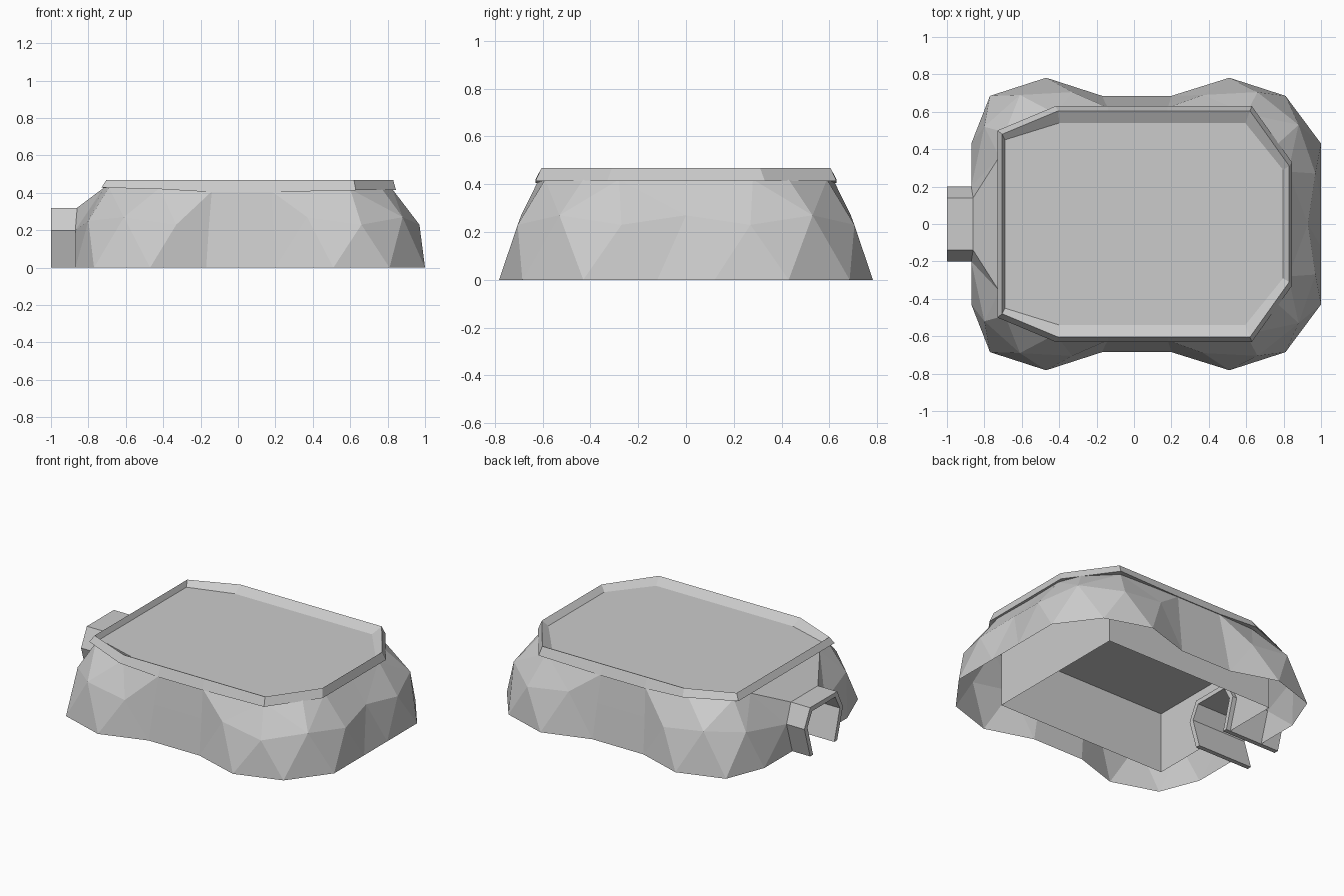
import bpy, bmesh
from mathutils import Vector

if "Cube" in bpy.data.objects:
    bpy.data.objects.remove(bpy.data.objects["Cube"])


def finish(name, bm):
    bmesh.ops.remove_doubles(bm, verts=bm.verts, dist=0.0005)
    bmesh.ops.recalc_face_normals(bm, faces=bm.faces)
    me = bpy.data.meshes.new(name)
    bm.to_mesh(me)
    bm.free()
    ob = bpy.data.objects.new(name, me)
    bpy.context.collection.objects.link(ob)
    return ob


def stitch(bm, a, b):
    """Triangulated strip between two point chains, always taking the shorter diagonal."""
    i = j = 0
    while i < len(a) - 1 or j < len(b) - 1:
        step_a = j == len(b) - 1 or (
            i < len(a) - 1 and (a[i + 1] - b[j]).length < (b[j + 1] - a[i]).length)
        if step_a:
            tri = (a[i], a[i + 1], b[j])
            i += 1
        else:
            tri = (a[i], b[j + 1], b[j])
            j += 1
        bm.faces.new([bm.verts.new(p) for p in tri])


def loft(bm, rings):
    """Closed quad loft through rings of equal length; returns the vertex rings."""
    vs = [[bm.verts.new(p) for p in r] for r in rings]
    n = len(vs[0])
    for r, s in zip(vs, vs[1:]):
        for k in range(n):
            bm.faces.new((r[k], r[(k + 1) % n], s[(k + 1) % n], s[k]))
    return vs


# Faceted rock skirt: half rings from the tunnel round to the right end, mirrored in y
foot = [(-.87, .14), (-.87, .43), (-.77, .685), (-.47, .782), (-.17, .685),
        (.2, .685), (.51, .782), (.81, .685), (1, .43), (1, .12), (1, 0)]
middle = [(-.87, .2, .2), (-.8, .52, .25), (-.61, .69, .27), (-.33, .705, .23),
          (-.155, .65, .23), (.19, .65, .23), (.37, .69, .27), (.66, .705, .23),
          (.88, .53, .27), (.97, .27, .23), (.93, 0, .27)]
crown = [(-.86, .14, .32), (-.72, .36, .425), (-.69, .49, .428), (-.42, .59, .425),
         (-.14, .622, .408), (.18, .622, .408), (.6, .59, .42), (.77, .43, .42),
         (.825, .28, .42), (.825, 0, .415)]
bm = bmesh.new()
for s in (1, -1):
    lo = [Vector((x, y * s, 0)) for x, y in foot]
    mid = [Vector((x, y * s, z)) for x, y, z in middle]
    top = [Vector((x, y * s, z)) for x, y, z in crown]
    stitch(bm, lo, mid)
    stitch(bm, mid, top)
# sloping ledge above the tunnel
ledge = [(-.86, .14, .32), (-.86, -.14, .32), (-.72, -.36, .425), (-.72, .36, .425)]
bm.faces.new([bm.verts.new(p) for p in ledge])
finish("rock_base", bm)


# Shallow tray on top with a sloping rim and overhanging lip that dips at the waist
def plan(half):
    return half + [(x, -y, z) for x, y, z in reversed(half)]


rim = [(-.705, .48), (-.405, .605), (-.14, .605), (.18, .605), (.62, .605), (.83, .31)]
floor = [(-.69, .45), (-.4, .54), (-.14, .54), (.18, .54), (.595, .54), (.797, .29)]
bm = bmesh.new()
rings = loft(bm, [
    plan([(x, y, .425) for x, y in floor]),
    plan([(-.73, .5, .428), (-.42, .63, .42), (-.14, .63, .404),
          (.18, .63, .404), (.63, .63, .414), (.845, .33, .414)]),
    plan([(x, y, .468) for x, y in rim]),
    plan([(x, y, .434) for x, y in floor])])
bm.faces.new(rings[-1])
finish("top_tray", bm)

# Inner chamber: thin box, open below, with the tunnel mouth cut in its left wall
bm = bmesh.new()
box = [(-.63, -.5), (.61, -.5), (.61, .5), (-.63, .5)]
lo = [bm.verts.new((x, y, 0)) for x, y in box]
hi = [bm.verts.new((x, y, .4)) for x, y in box]
for k in range(3):
    bm.faces.new((lo[k], lo[k + 1], hi[k + 1], hi[k]))
bm.faces.new(hi)
arch = [(-.14, 0), (-.2, .2), (-.14, .32), (.14, .32), (.2, .2), (.14, 0)]
mouth = [bm.verts.new((-.63, y, z)) for y, z in arch]
bm.faces.new((lo[0], mouth[0], mouth[1], mouth[2], hi[0]))
bm.faces.new((hi[0], mouth[2], mouth[3], hi[3]))
bm.faces.new((hi[3], mouth[3], mouth[4], mouth[5], lo[3]))
finish("inner_chamber", bm)

# Entrance tunnel: hexagonal arch with wall thickness
inner = [(-.11, 0), (-.168, .2), (-.12, .29), (.12, .29), (.168, .2), (.11, 0)]
section = arch + inner[::-1]
bm = bmesh.new()
ends = loft(bm, [[(x, y, z) for y, z in section] for x in (-1, -.6)])
for r in ends:
    for k in range(5):
        bm.faces.new((r[k], r[k + 1], r[10 - k], r[11 - k]))
finish("entrance_tunnel", bm)
